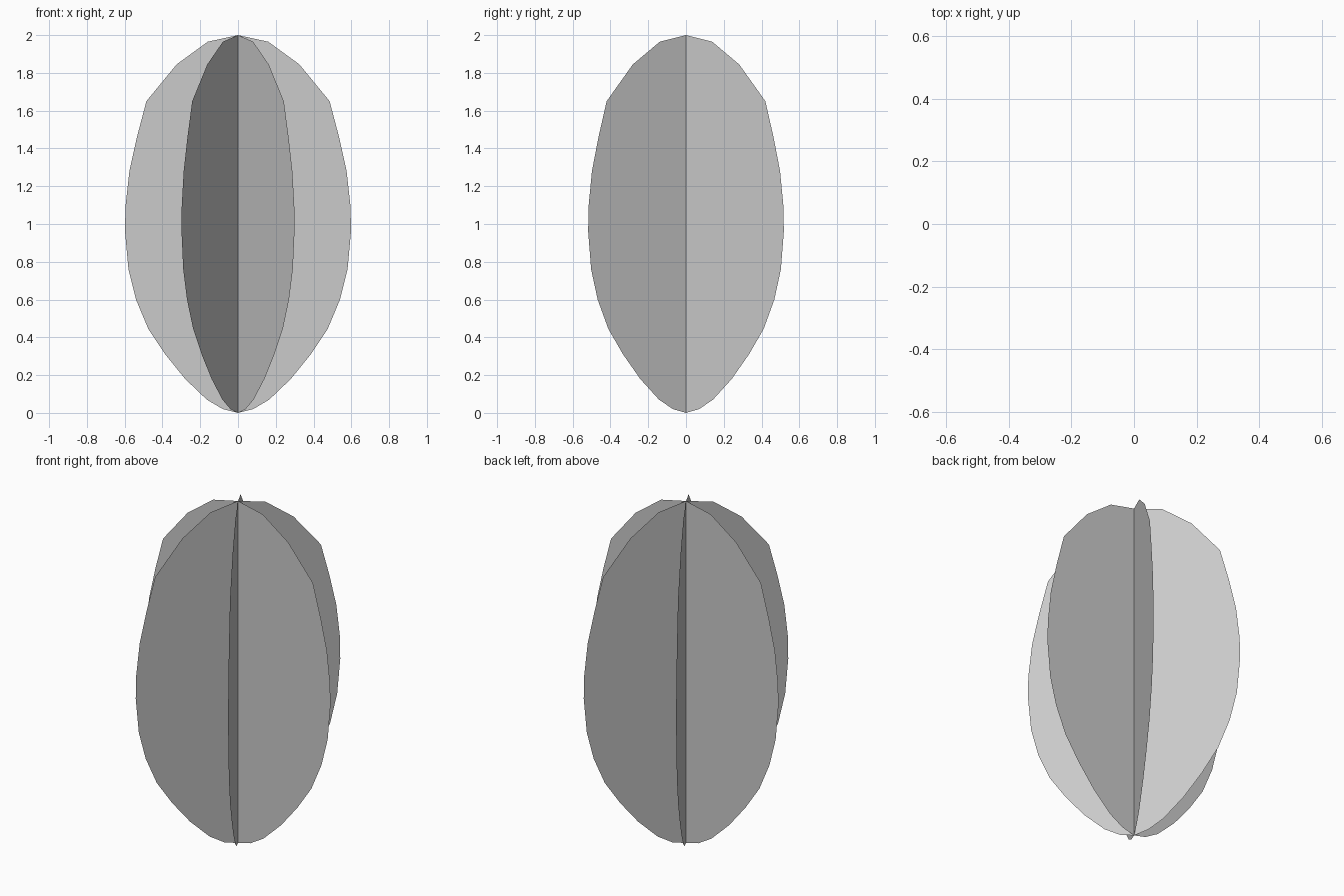
import bpy
import bmesh
from math import radians

if "Cube" in bpy.data.objects:
    bpy.data.objects.remove(bpy.data.objects["Cube"])

# Half outline of one leaf-shaped card: (distance from axis, height)
PROFILE = [(0.0, 0.0), (0.08, 0.02), (0.165, 0.07), (0.28, 0.18), (0.385, 0.31),
           (0.475, 0.445), (0.54, 0.60), (0.58, 0.76), (0.598, 0.96), (0.596, 1.09),
           (0.575, 1.28), (0.535, 1.46), (0.485, 1.65), (0.325, 1.845),
           (0.16, 1.965), (0.0, 2.0)]


def leaf_card(name, angle):
    """Flat zero-thickness card, two halves meeting on the z axis."""
    bm = bmesh.new()
    for side in (1, -1):
        rows = [(bm.verts.new((0, 0, z)),
                 bm.verts.new((side * r, 0, z)) if r > 0 else None) for r, z in PROFILE]
        for (a, b), (c, d) in zip(rows, rows[1:]):
            face = [v for v in (a, b, d, c) if v]
            bm.faces.new(face if side > 0 else face[::-1])
    bmesh.ops.remove_doubles(bm, verts=bm.verts, dist=1e-5)
    mesh = bpy.data.meshes.new(name)
    bm.to_mesh(mesh)
    bm.free()
    obj = bpy.data.objects.new(name, mesh)
    obj.rotation_euler.z = radians(angle)
    bpy.context.collection.objects.link(obj)
    return obj


# Three crossed cards, 60 degrees apart
for i in range(3):
    leaf_card(f"leaf_card_{i + 1}", 60 * i)
